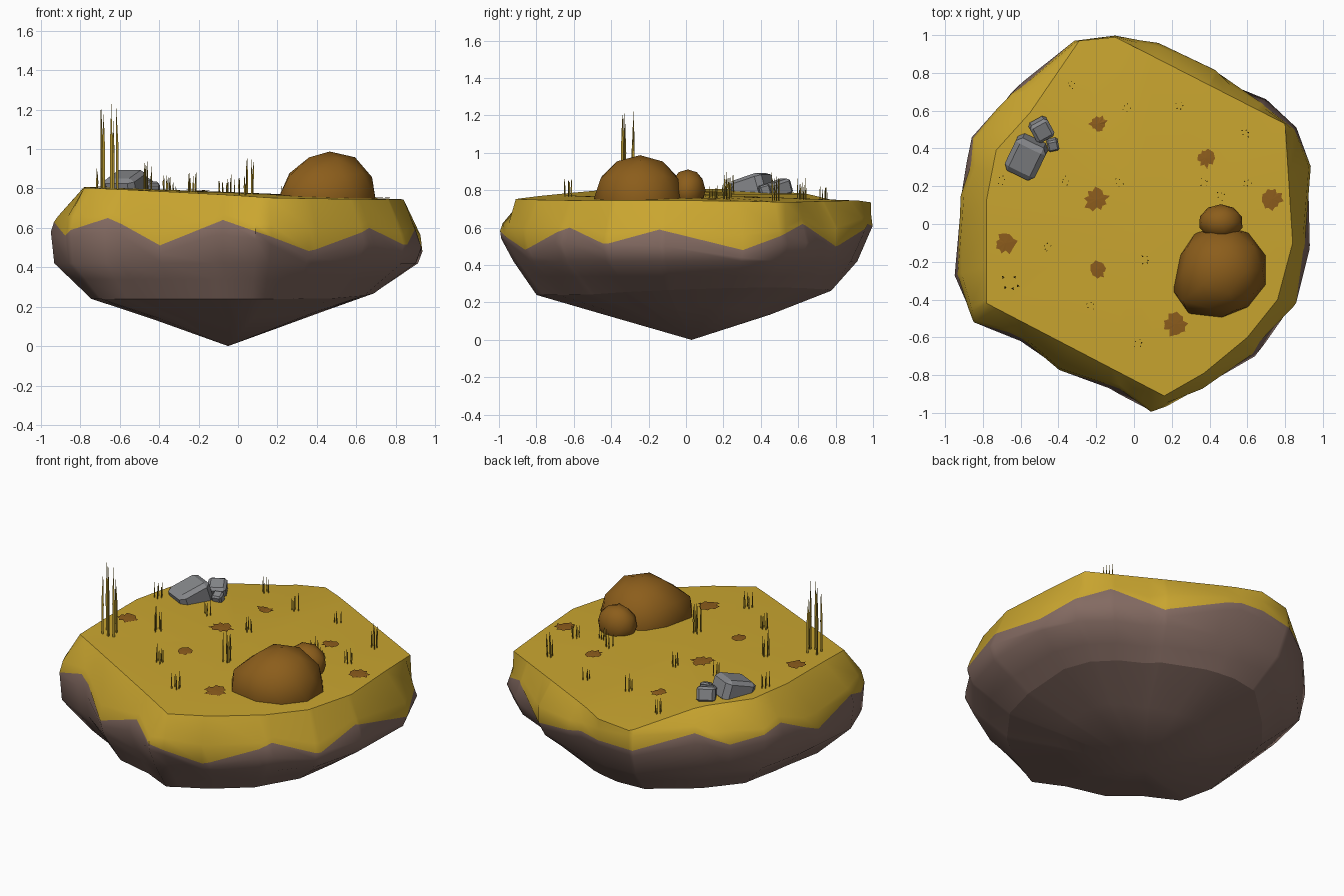
import bpy, bmesh, math, random
from mathutils import Vector, Matrix
from mathutils.bvhtree import BVHTree

random.seed(4)
if "Cube" in bpy.data.objects:
    bpy.data.objects.remove(bpy.data.objects["Cube"])


def material(name, color):
    m = bpy.data.materials.new(name)
    m.use_nodes = True
    m.diffuse_color = (*color, 1)
    m.node_tree.nodes["Principled BSDF"].inputs["Base Color"].default_value = (*color, 1)
    return m


GRASS = material("dry_grass", (0.59, 0.38, 0.029))
EARTH = material("brown_earth", (0.23, 0.146, 0.122))
MOUND = material("mound_brown", (0.26, 0.11, 0.011))
STONE = material("grey_stone", (0.24, 0.245, 0.258))
LEAF = material("fallen_leaf", (0.265, 0.108, 0.012))
BLADE = material("grass_blade", (0.42, 0.28, 0.025))


def finish(bm, name, mats, smooth=None):
    bmesh.ops.recalc_face_normals(bm, faces=bm.faces)
    mesh = bpy.data.meshes.new(name)
    bm.to_mesh(mesh)
    bm.free()
    for m in mats:
        mesh.materials.append(m)
    ob = bpy.data.objects.new(name, mesh)
    bpy.context.collection.objects.link(ob)
    if smooth:
        bpy.ops.object.select_all(action='DESELECT')
        ob.select_set(True)
        bpy.context.view_layer.objects.active = ob
        bpy.ops.object.shade_smooth_by_angle(angle=math.radians(smooth))


# Plan outlines: widest edge of the island and rim of its flat top
OUTER = [(-.33, .98), (-.1, 1), (.13, .96), (.44, .83), (.52, .75), (.7, .66), (.86, .51),
         (.945, .32), (.93, -.13), (.86, -.42), (.64, -.7), (.37, -.89), (.09, -1), (-.13, -.87),
         (-.4, -.78), (-.6, -.62), (-.85, -.52), (-.95, -.28), (-.92, .15), (-.86, .46), (-.66, .69)]
RIM = [(-.29, .97), (-.1, .99), (.8, .53), (.84, -.1), (.76, -.4), (.6, -.6), (.37, -.79),
       (.16, -.91), (-.78, -.42), (-.78, .13), (-.73, .39), (-.55, .59)]
# Jagged turf edge: (angle in degrees, height)
TURF = [(18, .48), (42, .62), (61, .5), (88, .62), (108, .59), (128, .68), (140, .6), (160, .66),
        (178, .53), (196, .63), (207, .56), (221, .65), (243, .51), (265, .64), (293, .48),
        (317, .6), (333, .51), (351, .59)]


def angle(p):
    return math.degrees(math.atan2(p[1], p[0])) % 360


def reach(poly, a):
    """Distance from the centre to a polygon along an angle."""
    d = Vector((math.cos(math.radians(a)), math.sin(math.radians(a))))
    best = 0
    for p, q in zip(poly, poly[1:] + poly[:1]):
        p, e = Vector(p), Vector(q) - Vector(p)
        den = d.cross(e)
        if abs(den) > 1e-9:
            t, s = p.cross(e) / den, p.cross(d) / den
            if t > 0 and -1e-4 <= s <= 1.0001:
                best = max(best, t)
    return best


def interp(pts, x):
    for (x0, y0), (x1, y1) in zip(pts, pts[1:]):
        if x0 <= x <= x1:
            return y0 + (y1 - y0) * (x - x0) / (x1 - x0)
    return pts[0][1] if x < pts[0][0] else pts[-1][1]


def turf_height(a):
    last, first = TURF[-1], TURF[0]
    return interp([(last[0] - 360, last[1])] + TURF + [(first[0] + 360, first[1])], a)


def toward(a, direction, power=1):
    return max(0, math.cos(math.radians(a - direction))) ** power


# Island: one vertical profile per angle, lofted around, turf above the jagged edge
angles = []
for a in sorted([t[0] for t in TURF] + [angle(p) for p in OUTER + RIM]):
    if not angles or a - angles[-1] > 0.8:
        angles.append(a)
bm = bmesh.new()
loops = []
for a in angles:
    c, s = math.cos(math.radians(a)), math.sin(math.radians(a))
    side, right, bulge = abs(c), max(c, 0), toward(a, 230, 4)
    ro = reach(OUTER, a)
    rr = min(reach(RIM, a), ro - .01)
    y = rr * s
    top = .785 - .03 * rr * c - (.045 if y > 0 else .03) * y * y - .015 * right
    top -= .045 * toward(a, 109, 60)
    widest = .57 - .07 * side + .1 * toward(a, 140, 2) + .08 * toward(a, 211, 16)
    low = .24 + .04 * toward(a, 40)
    profile = [(low, ro * (.78 - .04 * side + .09 * bulge)),
               (.42, ro * (.91 + .06 * side + .03 * bulge)), (widest, ro),
               (widest + .06, max(ro * .98, rr)), (top, rr)]
    zt = turf_height(a)
    heights = [top, max(zt + .03, widest + .06), zt, min(zt - .04, widest), .42, .34, low]
    ring = [(interp(profile, z), z) for z in heights]
    ring.append((ro * .45, .135 + .04 * right))
    loops.append([bm.verts.new((r * c, r * s, z)) for r, z in ring])
centre = bm.verts.new((0, 0, .78))
apex = bm.verts.new((-.05, .03, 0))
for l, m in zip(loops, loops[1:] + loops[:1]):
    bm.faces.new((centre, l[0], m[0]))
    bm.faces.new((apex, m[-1], l[-1])).material_index = 1
    for k in range(len(l) - 1):
        f = bm.faces.new((l[k], l[k + 1], m[k + 1], m[k]))
        f.material_index = 0 if k < 2 else 1
    # Crisp creases along the rim and the underside
    for k in (0, -2):
        bm.edges.get((l[k], m[k])).smooth = False
bm.normal_update()
tree = BVHTree.FromBMesh(bm)
finish(bm, "island", [GRASS, EARTH], 50)


def ground(x, y):
    hit = tree.ray_cast(Vector((x, y, 2)), Vector((0, 0, -1)))[0]
    return hit.z if hit else .77


# Earth mounds; the large one has a pulled-out corner
def mound(name, loc, size, rough, corner=0):
    bm = bmesh.new()
    bmesh.ops.create_icosphere(bm, subdivisions=2, radius=1)
    for v in bm.verts:
        v.co *= 1 + random.uniform(-rough, rough)
        if v.co.x < -.5 and v.co.y < -.2:
            v.co += Vector((-corner, -corner, 0))
        v.co = Vector(loc) + v.co * Vector(size)
    finish(bm, name, [MOUND], 40)


mound("large_mound", (.465, -.245, .75), (.24, .245, .24), .025, .13)
mound("small_mound", (.46, .01, .80), (.118, .095, .112), .02)


# Chiselled stones
def stone(name, x, y, z, size, turn):
    bm = bmesh.new()
    bmesh.ops.create_cube(bm, size=2)
    bmesh.ops.bevel(bm, geom=bm.edges[:], offset=.3, segments=1, affect='EDGES')
    rot = Matrix.Rotation(turn, 3, 'Z') @ Matrix.Rotation(.3, 3, 'X')
    for v in bm.verts:
        v.co = rot @ (v.co * Vector(size)) + Vector((x, y, z))
    finish(bm, name, [STONE])


stone("large_stone", -.57, .355, .81, (.088, .10, .065), -.45)
stone("medium_stone", -.49, .5, .81, (.053, .055, .043), .5)
stone("small_stone", -.43, .42, .80, (.03, .03, .03), .2)

# Fallen leaves: thin ragged plates on the turf
LEAVES = [(-.19, .53, .045), (.38, .35, .05), (-.2, .13, .065), (.73, .13, .055),
          (-.68, -.1, .055), (-.19, -.24, .045), (.22, -.53, .065)]
for i, (x, y, r) in enumerate(LEAVES):
    bm = bmesh.new()
    edge = []
    for k in range(18):
        a = k * math.tau / 18 + i
        d = r * (random.uniform(.85, 1.2) if k % 2 else random.uniform(.65, .95))
        px, py = x + d * math.cos(a), y + d * math.sin(a)
        edge.append(bm.verts.new((px, py, ground(px, py) + .006)))
    mid = bm.verts.new((x, y, ground(x, y) + .008))
    for p, q in zip(edge, edge[1:] + edge[:1]):
        bm.faces.new((mid, p, q))
    finish(bm, f"leaf_{i + 1}", [LEAF])


# Grass tufts: slender three-sided blades that lean a little
def tuft(name, x, y, height, spread, width, count):
    bm = bmesh.new()
    for k in range(count):
        a = k * math.tau / count + random.uniform(-.4, .4)
        d = spread * random.uniform(.5, 1)
        bx, by = x + d * math.cos(a), y + d * math.sin(a)
        base = Vector((bx, by, ground(bx, by) - .01))
        lean = Vector((math.cos(a), math.sin(a), 0)) * width * random.uniform(-.5, .8)
        h = height * random.uniform(.75, 1)
        rings = []
        for t, w in ((0, .8), (.5, 1)):
            mid = base + lean * t * t + Vector((0, 0, h * t))
            rings.append([bm.verts.new(mid + Matrix.Rotation(a + j * math.tau / 3, 3, 'Z')
                                       @ Vector((width * w / 2, 0, 0))) for j in range(3)])
        tip = bm.verts.new(base + lean + Vector((0, 0, h + .01)))
        lo, hi = rings
        for j in range(3):
            n = (j + 1) % 3
            bm.faces.new((lo[j], lo[n], hi[n], hi[j]))
            bm.faces.new((hi[j], hi[n], tip))
    finish(bm, name, [BLADE])


TUFTS = [(-.33, .74, .1), (-.04, .62, .12), (.24, .62, .08), (.59, .48, .16), (-.7, .23, .1),
         (-.36, .23, .1), (-.08, .22, .09), (.37, .22, .09), (-.46, -.12, .16), (.06, -.19, .2),
         (-.23, -.43, .11), (.02, -.63, .13), (.46, .15, .08), (.6, .22, .1)]
for i, (x, y, h) in enumerate(TUFTS):
    tuft(f"grass_tuft_{i + 1}", x, y, h, .025, .005 + h * .025, 5)
tuft("tall_grass", -.66, -.32, .45, .05, .018, 5)
